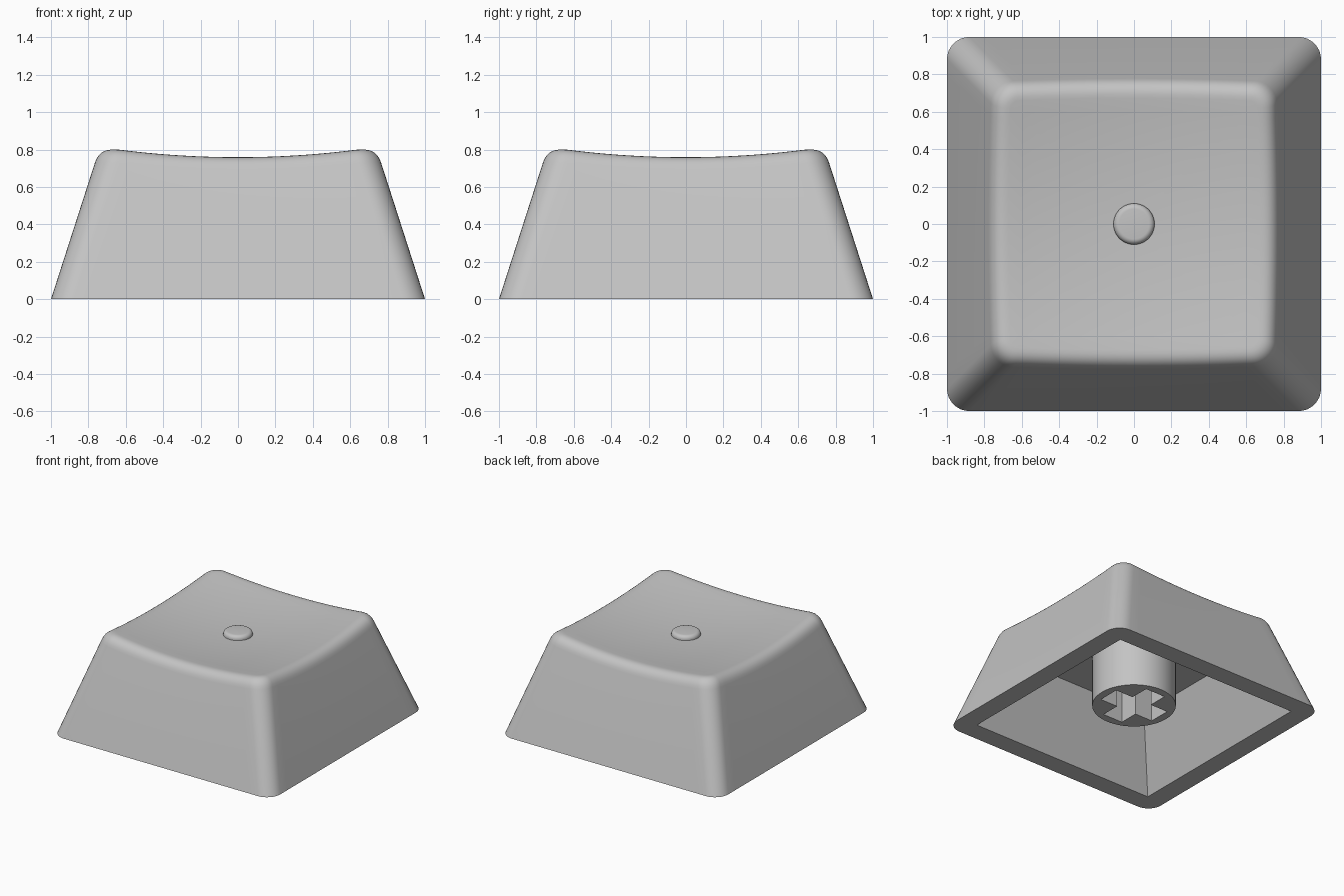
import bpy, bmesh, math
from mathutils import Vector

if "Cube" in bpy.data.objects:
    bpy.data.objects.remove(bpy.data.objects["Cube"])

TAPER = 0.322       # inward lean of the walls per unit of height
RADIUS = 0.12       # vertical corner radius
FILLET = 0.08       # size of the rounded top edge
ARC, SIDE = 8, 20   # segments per corner and per straight side

grey = bpy.data.materials.new("matte grey")
grey.diffuse_color = (0.55, 0.55, 0.55, 1)
grey.use_nodes = True
grey.node_tree.nodes["Principled BSDF"].inputs["Base Color"].default_value = grey.diffuse_color


def dish(x, y):
    return 0.71 + 0.105 * (x * x + y * y)


def outline_point(i, h, r):
    """Point i of a rounded square with half size h and corner radius r."""
    side, k = divmod(i, ARC + SIDE)
    c = h - r
    if k <= ARC:
        a = math.pi / 2 * k / ARC
        x, y = c + r * math.cos(a), c + r * math.sin(a)
    else:
        x, y = c - 2 * c * (k - ARC) / SIDE, h
    for _ in range(side):
        x, y = -y, x
    return x, y


COUNT = 4 * (ARC + SIDE)


def flat_ring(h, r, z):
    return [Vector((*outline_point(i, h, r), z)) for i in range(COUNT)]


def finish(name, bm):
    bmesh.ops.remove_doubles(bm, verts=bm.verts, dist=1e-5)
    bmesh.ops.recalc_face_normals(bm, faces=bm.faces)
    me = bpy.data.meshes.new(name)
    bm.to_mesh(me)
    bm.free()
    me.materials.append(grey)
    ob = bpy.data.objects.new(name, me)
    bpy.context.collection.objects.link(ob)
    return ob


def loft(name, rings):
    """Skin closed rings together and close both ends with fans."""
    bm = bmesh.new()
    rows = [[bm.verts.new(p) for p in ring] for ring in rings]
    n = len(rows[0])
    for a, b in zip(rows, rows[1:]):
        for i in range(n):
            j = (i + 1) % n
            bm.faces.new((a[i], a[j], b[j], b[i]))
    for row, z in ((rows[0], rings[0][0].z), (rows[-1], None)):
        if z is None:
            z = dish(0, 0) if name == "keycap_shell" else rings[-1][0].z
        tip = bm.verts.new((0, 0, z))
        for i in range(n):
            bm.faces.new((row[i], row[(i + 1) % n], tip))
    return finish(name, bm)


def smooth(ob):
    bpy.ops.object.select_all(action='DESELECT')
    ob.select_set(True)
    bpy.context.view_layer.objects.active = ob
    bpy.ops.object.shade_smooth_by_angle(angle=math.radians(30))


# Rounded top edge: a curve from the wall over to the dished top at each point
STEPS = 7
fillet = [[] for _ in range(STEPS + 1)]
for i in range(COUNT):
    z = 0.78
    for _ in range(12):
        x, y = outline_point(i, 1 - TAPER * z, RADIUS)
        z = dish(x, y)
    edge = Vector((x, y, z))
    low = z - FILLET
    p0 = Vector((*outline_point(i, 1 - TAPER * low, RADIUS), low))
    x, y = outline_point(i, 1 - TAPER * z - FILLET, RADIUS - FILLET)
    p2 = Vector((x, y, dish(x, y)))
    for s in range(STEPS + 1):
        t = s / STEPS
        fillet[s].append(p0 * (1 - t) ** 2 + edge * 2 * t * (1 - t) + p2 * t * t)

# Shell: cavity ceiling, opening, rim, sloped walls, rounded edge, dished top
rings = [flat_ring(0.61, 0, 0.54), flat_ring(0.84, 0, 0), flat_ring(1, RADIUS, 0)] + fillet
for f in (0.9, 0.8, 0.65, 0.5, 0.35, 0.2, 0.1):
    rings.append([Vector((p.x * f, p.y * f, dish(p.x * f, p.y * f))) for p in fillet[-1]])
smooth(loft("keycap_shell", rings))


def lathe(name, profile, n=64):
    return loft(name, [[Vector((r * math.cos(2 * math.pi * i / n),
                                r * math.sin(2 * math.pi * i / n), z))
                        for i in range(n)] for r, z in profile])


# Small raised button in the middle of the top
round_over = [(0.08 + 0.03 * math.cos(a), 0.717 + 0.03 * math.sin(a))
              for a in (math.pi / 2 * k / 6 for k in range(7))]
smooth(lathe("top_button", [(0.11, 0.68)] + round_over))

# Stem with a cross-shaped socket
stem = lathe("stem", [(0.315, 0.11), (0.315, 0.56)])
L, W = 0.25, 0.09
quarter = [(L, -W), (L, W), (W, W)]
cross = []
for _ in range(4):
    cross += quarter
    quarter = [(-y, x) for x, y in quarter]
cutter = loft("socket_cutter", [[Vector((x, y, z)) for x, y in cross] for z in (0.0, 0.54)])
cutter.hide_render = True
cut = stem.modifiers.new("socket", 'BOOLEAN')
cut.operation = 'DIFFERENCE'
cut.solver = 'EXACT'
cut.object = cutter
bpy.context.view_layer.objects.active = stem
bpy.ops.object.modifier_apply(modifier=cut.name)
bpy.data.objects.remove(cutter)
smooth(stem)
